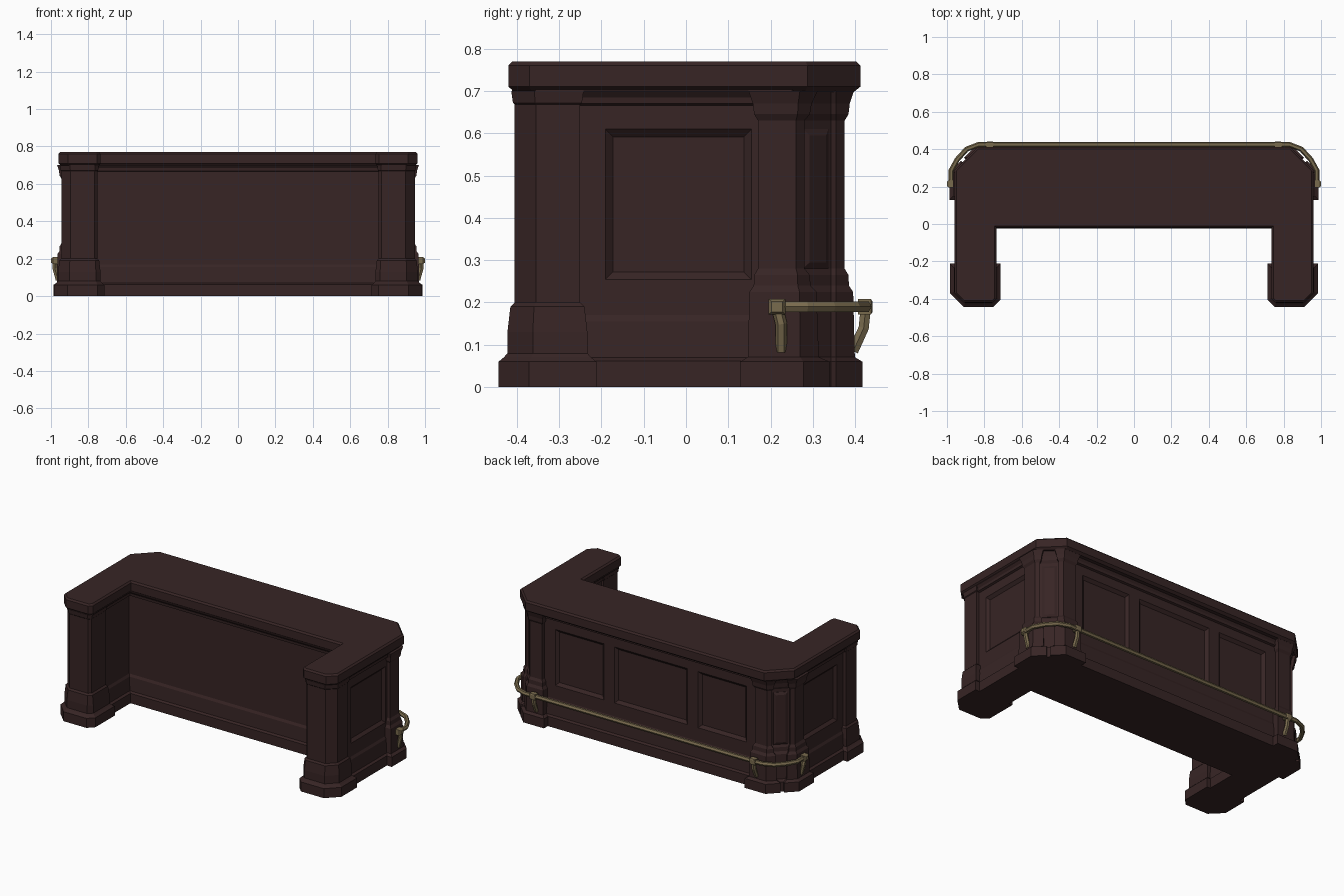
import bpy, bmesh
from math import radians
from mathutils import Matrix, Vector

if "Cube" in bpy.data.objects:
    bpy.data.objects.remove(bpy.data.objects["Cube"])


def material(name, rgb):
    m = bpy.data.materials.new(name)
    m.diffuse_color = (*rgb, 1)
    m.use_nodes = True
    m.node_tree.nodes["Principled BSDF"].inputs["Base Color"].default_value = m.diffuse_color
    return m


WOOD = material("dark_wood", (0.038, 0.018, 0.018))
BRASS = material("aged_brass", (0.19, 0.145, 0.075))


def offset(poly, d):
    """Move every side of a counter-clockwise outline outward by d."""
    out = []
    for i, p in enumerate(poly):
        p, a, b = Vector(p), Vector(poly[i - 1]), Vector(poly[(i + 1) % len(poly)])
        e, f = (p - a).normalized(), (b - p).normalized()
        n, m = Vector((e.y, -e.x)), Vector((f.y, -f.x))
        out.append(tuple(p + (n + m) * d / (1 + n.dot(m))))
    return out


def loft(name, rings, matrix=Matrix(), mat=WOOD):
    """Closed solid through stacked outlines given as (outline, height)."""
    bm = bmesh.new()
    loops = [[bm.verts.new((x, y, z)) for x, y in poly] for poly, z in rings]
    bm.faces.new(loops[0])
    bm.faces.new(loops[-1])
    for lo, hi in zip(loops, loops[1:]):
        for i in range(len(lo)):
            j = (i + 1) % len(lo)
            bm.faces.new((lo[i], lo[j], hi[j], hi[i]))
    bm.transform(matrix)
    bmesh.ops.recalc_face_normals(bm, faces=bm.faces)
    me = bpy.data.meshes.new(name)
    bm.to_mesh(me)
    bm.free()
    me.materials.append(mat)
    ob = bpy.data.objects.new(name, me)
    bpy.context.collection.objects.link(ob)
    return ob


def profile(poly, steps):
    return [(offset(poly, d), z) for z, d in steps]


def rect(w, h):
    return [(-w / 2, -h / 2), (w / 2, -h / 2), (w / 2, h / 2), (-w / 2, h / 2)]


def u_shape(ox, fy, by, ix, iy, ch, c1, c2):
    right = [(ix, iy), (ix, fy + c2), (ix + c2, fy), (ox - c1, fy),
             (ox, fy + c1), (ox, by - ch), (ox - ch, by)]
    return right + [(-x, y) for x, y in reversed(right)]


def facing(x, y, z, angle):
    """Frame whose local z points out of a wall (angle 0 faces the front)."""
    return (Matrix.Translation((x, y, z)) @ Matrix.Rotation(radians(angle), 4, 'Z')
            @ Matrix.Rotation(radians(90), 4, 'X'))


# Counter body with skirting at the foot and a cornice under the top
body = loft("counter_body", profile(
    u_shape(0.925, -0.385, 0.35, 0.765, 0.005, 0.11, 0.04, 0.015),
    [(0, 0.028), (0.062, 0.028), (0.07, 0.014), (0.155, 0.008), (0.17, 0),
     (0.665, 0), (0.67, 0.012), (0.685, 0.014), (0.70, 0.026), (0.705, 0.026)]))

# Recessed panels on the back and both ends
spots = [(0, 0.35, 180, 0.51), (0.50, 0.35, 180, 0.34), (-0.50, 0.35, 180, 0.34),
         (0.925, -0.018, 90, 0.345), (-0.925, -0.018, -90, 0.345)]
for x, y, angle, w in spots:
    cutter = loft("panel_cutter", [(rect(w - 0.036, 0.319), -0.016),
                                   (rect(w + 0.036, 0.391), 0.016)],
                  facing(x, y, 0.432, angle))
    cutter.hide_render = True
    mod = body.modifiers.new("panel", 'BOOLEAN')
    mod.operation, mod.solver, mod.object = 'DIFFERENCE', 'EXACT', cutter
    bpy.context.view_layer.objects.active = body
    bpy.ops.object.modifier_apply(modifier=mod.name)
    bpy.data.objects.remove(cutter)

# Counter top
loft("counter_top", profile(
    u_shape(0.96, -0.42, 0.412, 0.735, -0.02, 0.125, 0.05, 0.02),
    [(0.698, -0.015), (0.71, 0), (0.76, 0), (0.77, -0.01)]))

front_plan = [(0.752, -0.25), (0.752, -0.39), (0.767, -0.405), (0.895, -0.405),
              (0.945, -0.355), (0.945, -0.25)]
corner_plan = [(0.745, 0.29), (0.86, 0.17), (0.945, 0.17), (0.945, 0.26),
               (0.925, 0.28), (0.913, 0.268), (0.838, 0.343), (0.85, 0.355),
               (0.83, 0.375), (0.745, 0.375)]

for side, s in (("right", 1), ("left", -1)):
    flip = Matrix.Scale(s, 4, (1, 0, 0))
    # Front post with stepped base and cap
    loft(side + "_front_post", profile(front_plan, [
        (0, 0.038), (0.06, 0.038), (0.071, 0.025), (0.08, 0.017), (0.13, 0.017),
        (0.19, 0.010), (0.2, 0), (0.668, 0), (0.672, 0.004), (0.70, 0.008)]), flip)
    # Chamfered back corner post with twin pilasters
    loft(side + "_corner_post", profile(corner_plan, [
        (0, 0.042), (0.06, 0.042), (0.071, 0.024), (0.225, 0.02), (0.24, 0.010),
        (0.265, 0.009), (0.28, 0), (0.63, 0), (0.645, 0.009), (0.67, 0.012),
        (0.70, 0.022)]), flip)
    # Raised narrow panel between the pilasters
    loft(side + "_corner_panel", [(rect(0.085, 0.33), -0.005), (rect(0.085, 0.33), 0.002),
                                  (rect(0.055, 0.30), 0.009)],
         facing(s * 0.8755, 0.3055, 0.445, s * 135))


def tube(name, points, radius):
    cu = bpy.data.curves.new(name, 'CURVE')
    cu.dimensions = '3D'
    cu.bevel_depth, cu.bevel_resolution, cu.use_fill_caps = radius, 1, True
    sp = cu.splines.new('POLY')
    sp.points.add(len(points) - 1)
    for p, co in zip(sp.points, points):
        p.co = (*co, 1)
    cu.materials.append(BRASS)
    ob = bpy.data.objects.new(name, cu)
    bpy.context.collection.objects.link(ob)
    for poly in cu.splines:
        poly.use_smooth = False


# Foot rail wrapping the back and its corners
half = [(0.978, 0.2, 0.19), (0.978, 0.285, 0.19), (0.945, 0.345, 0.19),
        (0.895, 0.4, 0.19), (0.83, 0.425, 0.19)]
tube("foot_rail", half + [(-x, y, z) for x, y, z in reversed(half)], 0.014)

# Rail brackets with a collar around the rail
for side, s in (("right", 1), ("left", -1)):
    for where, foot, elbow, angle in (
            ("end", (0.962, 0.225, 0.085), (0.98, 0.225, 0.15), 90),
            ("back", (0.77, 0.395, 0.085), (0.77, 0.42, 0.14), 180)):
        top = (0.978, 0.215, 0.19) if where == "end" else (0.77, 0.425, 0.19)
        tube(f"{side}_{where}_bracket", [(s * p[0], p[1], p[2]) for p in (foot, elbow, top)], 0.014)
        loft(f"{side}_{where}_collar", [(rect(0.04, 0.036), -0.018), (rect(0.04, 0.036), 0.012),
                                        (rect(0.026, 0.024), 0.021 if where == "end" else 0.016)],
             facing(s * top[0], top[1], top[2], s * angle), BRASS)
